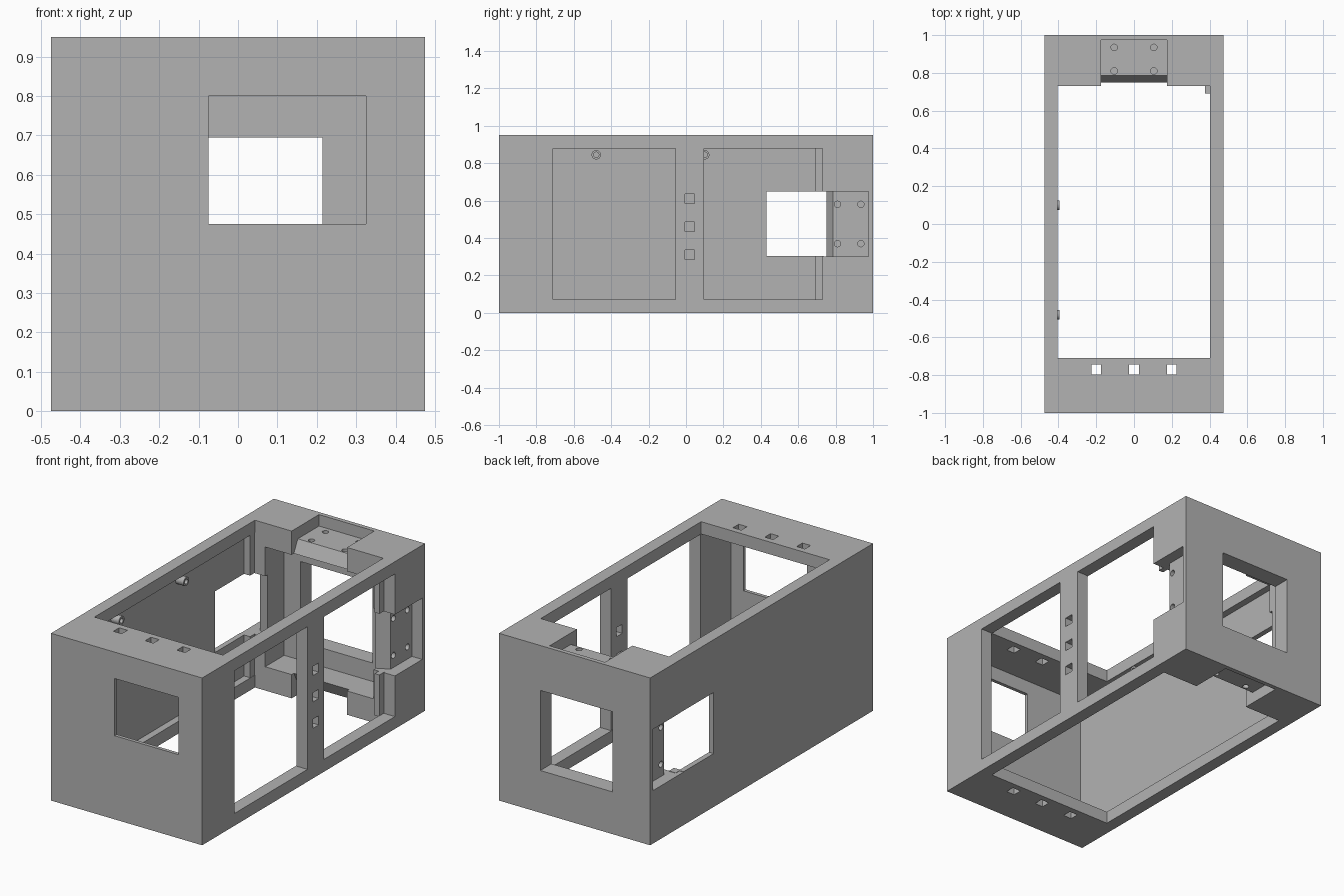
import bpy, bmesh, math
from mathutils import Matrix, Vector

old = bpy.data.objects.get("Cube")
if old:
    bpy.data.objects.remove(old, do_unlink=True)

grey = bpy.data.materials.new("plain_grey")
grey.use_nodes = True
grey.diffuse_color = (0.45, 0.45, 0.45, 1)
grey.node_tree.nodes["Principled BSDF"].inputs["Base Color"].default_value = (0.45, 0.45, 0.45, 1)

MID = 0.475  # half the width and half the height


def make(name, bm):
    bmesh.ops.recalc_face_normals(bm, faces=bm.faces)
    mesh = bpy.data.meshes.new(name)
    bm.to_mesh(mesh)
    bm.free()
    mesh.materials.append(grey)
    obj = bpy.data.objects.new(name, mesh)
    bpy.context.collection.objects.link(obj)
    return obj


def box(name, x, y, z):
    bm = bmesh.new()
    bmesh.ops.create_cube(bm, size=1)
    size = Vector((x[1] - x[0], y[1] - y[0], z[1] - z[0]))
    centre = Vector((sum(x), sum(y), sum(z))) / 2
    bmesh.ops.scale(bm, vec=size, verts=bm.verts)
    bmesh.ops.translate(bm, vec=centre, verts=bm.verts)
    return make(name, bm)


def cylinder(name, radius, depth, matrix):
    bm = bmesh.new()
    bmesh.ops.create_cone(bm, cap_ends=True, segments=24, radius1=radius,
                          radius2=radius, depth=depth, matrix=matrix)
    return make(name, bm)


def cut(body, cutter):
    cutter.hide_render = True
    mod = body.modifiers.new("cut", "BOOLEAN")
    mod.operation = "DIFFERENCE"
    mod.solver = "EXACT"
    mod.object = cutter
    deps = bpy.context.evaluated_depsgraph_get()
    result = bpy.data.meshes.new_from_object(body.evaluated_get(deps))
    body.modifiers.clear()
    body.data = result
    bpy.data.objects.remove(cutter, do_unlink=True)


# Outer housing and its hollow
housing = box("housing", (-MID, MID), (-1, 1), (0, 0.95))
cut(housing, box("hollow", (-0.445, 0.405), (-0.98, 0.73), (0.07, 0.88)))

# Open top and bottom
cut(housing, box("top_bottom_opening", (-0.405, 0.402), (-0.71, 0.73), (-0.1, 1.1)))

# Two tall openings on one side, leaving a centre post
for y in ((-0.71, -0.055), (0.095, 0.73)):
    cut(housing, box("side_opening", (0.3, 0.6), y, (0.07, 0.88)))

# Windows in front, back and the closed side
cut(housing, box("front_window", (-0.075, 0.325), (-1.1, -0.9), (0.475, 0.8)))
cut(housing, box("back_recess", (-0.34, 0.34), (0.6, 0.9), (0.135, 0.815)))
cut(housing, box("back_window", (-0.237, 0.215), (0.8, 1.1), (0.24, 0.695)))
cut(housing, box("closed_side_window", (-0.6, -0.43), (0.43, 0.74), (0.303, 0.65)))

# Square holes in the front shelves and the centre post
for i in (-1, 0, 1):
    x, z = 0.2 * i, 0.46 + 0.15 * i
    cut(housing, box("shelf_hole", (x - 0.026, x + 0.026), (-0.796, -0.744), (-0.1, 1.1)))
    cut(housing, box("post_hole", (0.3, 0.6), (-0.006, 0.046), (z - 0.026, z + 0.026)))

# Recessed mounting pads with screw holes, one on each of the four sides
PAD = ((0.975, 0.6), (0.975, 0.41), (0.785, 0.41), (0.745, 0.33), (0.7, 0.33), (0.7, 0.6))
for quarter in range(4):
    turn = Matrix.Translation((0, 0, MID)) @ Matrix.Rotation(quarter * math.pi / 2, 4, "Y")
    bm = bmesh.new()
    face = bm.faces.new([bm.verts.new((-0.174, y, r)) for y, r in PAD])
    side = bmesh.ops.extrude_face_region(bm, geom=[face])["geom"]
    moved = [v for v in side if isinstance(v, bmesh.types.BMVert)]
    bmesh.ops.translate(bm, vec=(0.348, 0, 0), verts=moved)
    bmesh.ops.transform(bm, matrix=turn, verts=bm.verts)
    cut(housing, make("pad_notch", bm))
    for x in (-0.105, 0.105):
        for y in (0.81, 0.935):
            place = turn @ Matrix.Translation((x, y, 0.41))
            cut(housing, cylinder("screw_hole", 0.017, 0.1, place))

# Locating lips in front of the back block
for name, x in (("open_side_lip", (0.375, 0.405)), ("closed_side_lip", (-0.45, -0.407))):
    for level, z in (("lower", (0.065, 0.303)), ("upper", (0.65, 0.885))):
        box(level + "_" + name, x, (0.69, 0.735), z)

# Hollow standoffs on the closed side wall
for i, y in enumerate((-0.48, 0.1)):
    place = Matrix.Translation((-0.423, y, 0.845)) @ Matrix.Rotation(math.pi / 2, 4, "Y")
    standoff = cylinder("standoff_%d" % (i + 1), 0.025, 0.056, place)
    cut(standoff, cylinder("bore", 0.014, 0.1, place))
